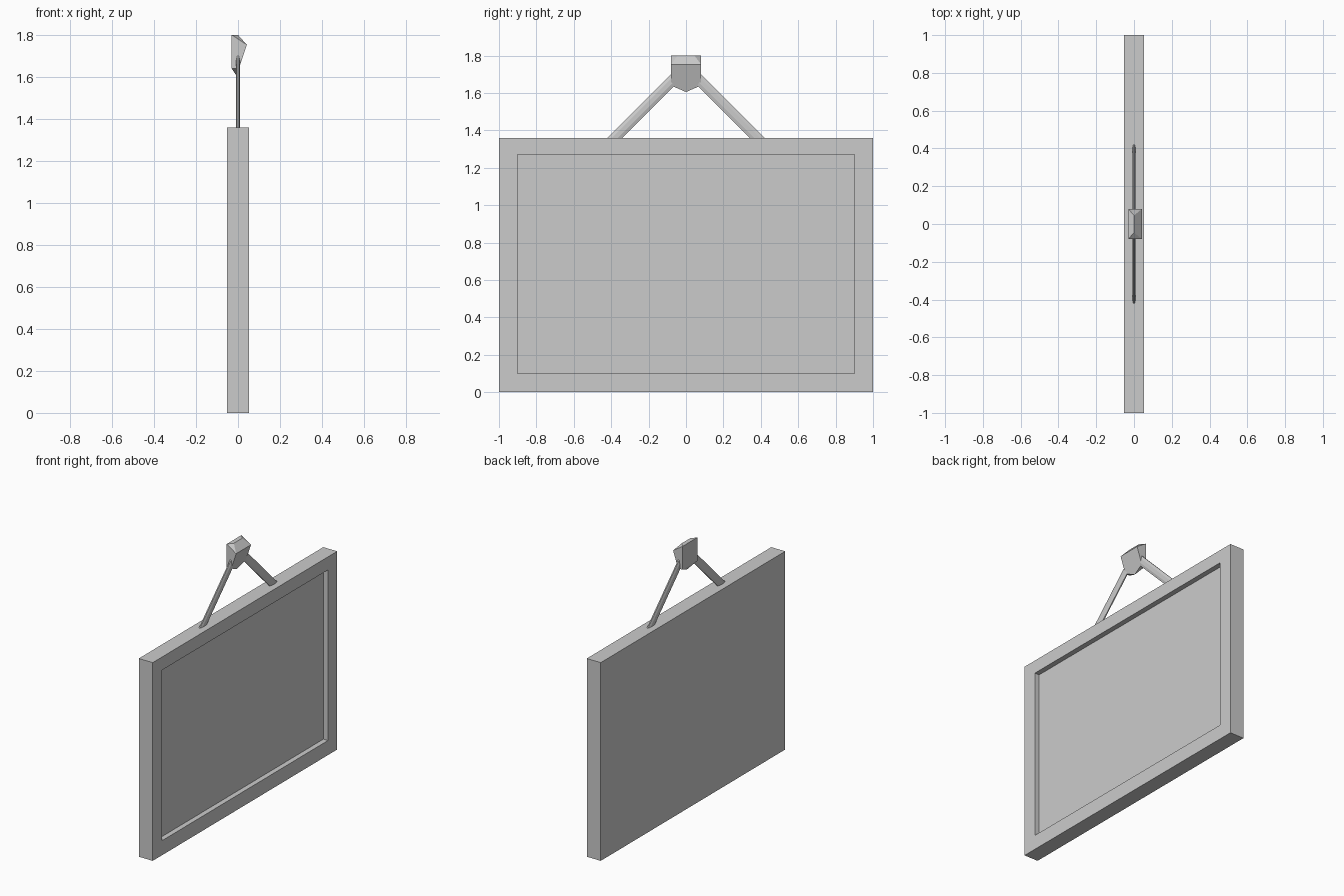
import bpy, bmesh, math
from mathutils import Vector, Matrix

if "Cube" in bpy.data.objects:
    bpy.data.objects.remove(bpy.data.objects["Cube"])


def add_object(name, bm):
    bmesh.ops.recalc_face_normals(bm, faces=bm.faces)
    mesh = bpy.data.meshes.new(name)
    bm.to_mesh(mesh)
    bm.free()
    obj = bpy.data.objects.new(name, mesh)
    bpy.context.collection.objects.link(obj)
    return obj


# Picture frame: a slab with a recessed panel on its +x face
HALF_X, HALF_Y, HEIGHT = 0.053, 1.0, 1.36
INSET_Y, INSET_LOW, INSET_HIGH, DEPTH = 0.9, 0.10, 1.27, 0.035
bm = bmesh.new()
bmesh.ops.create_cube(bm, size=1, matrix=Matrix.Translation((0, 0, HEIGHT / 2))
                      @ Matrix.Diagonal((2 * HALF_X, 2 * HALF_Y, HEIGHT, 1)))
bm.normal_update()
front = next(f for f in bm.faces if f.normal.x > 0.9)
bmesh.ops.inset_region(bm, faces=[front], thickness=0.1)
for v in front.verts:
    v.co.y = math.copysign(INSET_Y, v.co.y)
    v.co.z = INSET_HIGH if v.co.z > HEIGHT / 2 else INSET_LOW
# Extrude the panel back to form the recess
new = bmesh.ops.extrude_discrete_faces(bm, faces=[front])["faces"][0]
bmesh.ops.translate(bm, verts=new.verts, vec=(-DEPTH, 0, 0))
add_object("picture_frame", bm)


# Hanging straps: flattened eight-sided bars leaning to the hook
def strap(name, side):
    low = Vector((0, side * 0.385, 1.355))
    high = Vector((0, side * 0.02, 1.72))
    axis = high - low
    rot = axis.to_track_quat('Z', 'X').to_matrix().to_4x4()
    bm = bmesh.new()
    bmesh.ops.create_cone(bm, cap_ends=True, segments=8, radius1=1, radius2=1,
                          depth=axis.length)
    # Flatten in world x, keep the wide direction in the y-z plane
    across_x = abs((rot.to_3x3() @ Vector((1, 0, 0))).x) > 0.5
    size = (0.009, 0.028) if across_x else (0.028, 0.009)
    spin = Matrix.Rotation(math.pi / 8, 4, 'Z')
    grow = 1 / math.cos(math.pi / 8)
    bm.transform(Matrix.Translation((low + high) / 2) @ rot
                 @ Matrix.Diagonal((size[0] * grow, size[1] * grow, 1, 1)) @ spin)
    # Trim the foot flat just inside the frame top
    bmesh.ops.translate(bm, verts=[v for v in bm.verts if v.co.z < 1.5],
                        vec=(0, 0, 0))
    for v in bm.verts:
        if v.co.z < 1.5:
            drop = v.co.z - 1.35
            v.co.y += side * drop
            v.co.z = 1.35
    add_object(name, bm)


strap("left_strap", -1)
strap("right_strap", 1)

# Hook block: faceted wedge with a pointed lower edge
half_points = [(-0.03, 0.08, 1.80), (-0.03, 0.08, 1.64), (0.004, 0.08, 1.64),
               (0.042, 0.08, 1.753), (0.0, 0.045, 1.80), (0.042, 0.045, 1.753)]
bm = bmesh.new()
for x, y, z in half_points:
    for side in (-1, 1):
        bm.verts.new((x, side * y, z))
bm.verts.new((-0.007, 0, 1.605))
bmesh.ops.convex_hull(bm, input=bm.verts)
bmesh.ops.dissolve_limit(bm, angle_limit=math.radians(1), verts=bm.verts,
                         edges=bm.edges)
add_object("wall_hook", bm)
